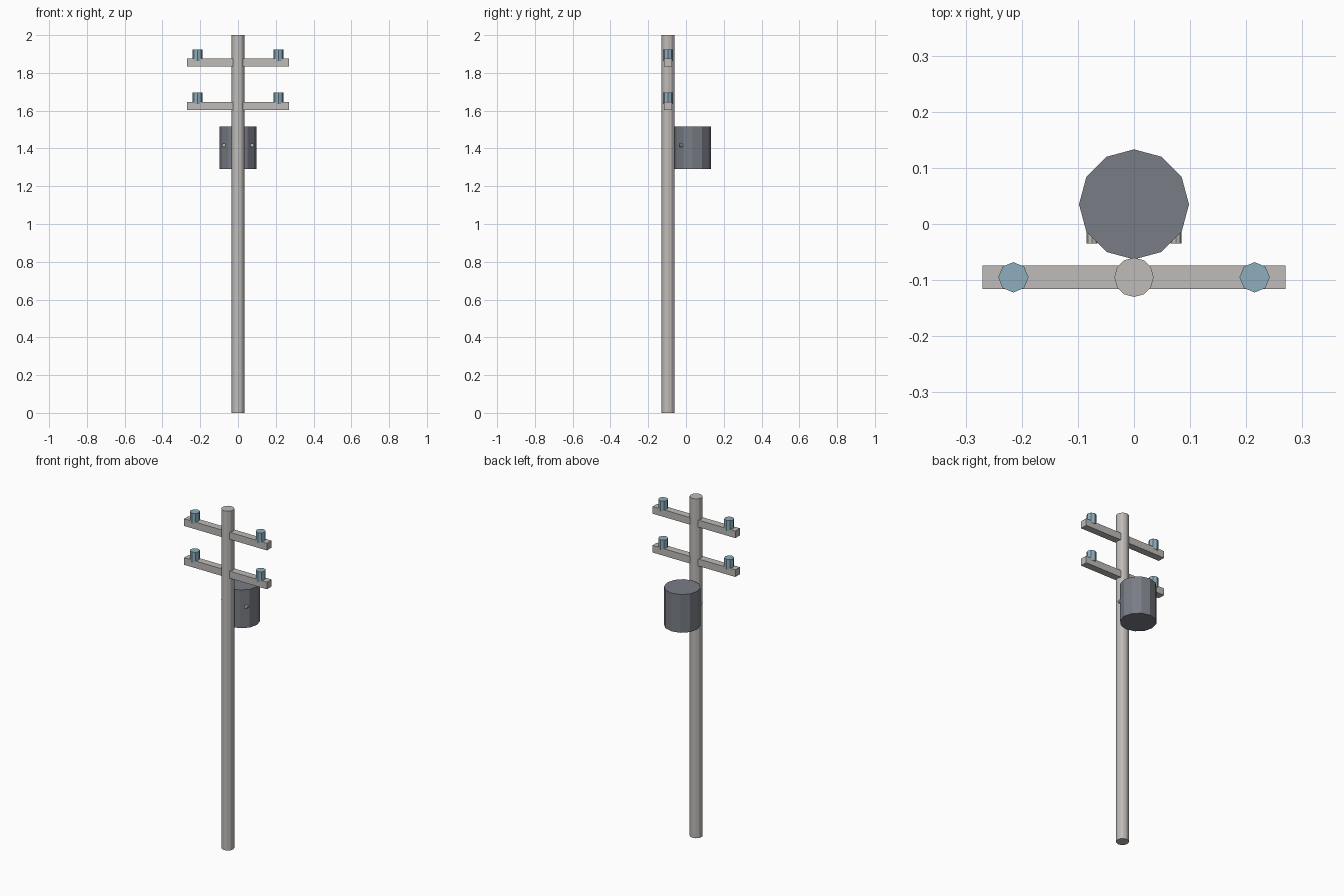
import bpy
import math

cube = bpy.data.objects.get("Cube")
if cube:
    bpy.data.objects.remove(cube, do_unlink=True)


def make_material(name, rgb):
    mat = bpy.data.materials.new(name)
    mat.use_nodes = True
    colour = (*rgb, 1.0)
    mat.diffuse_color = colour
    mat.node_tree.nodes["Principled BSDF"].inputs["Base Color"].default_value = colour
    return mat


pale_grey = make_material("pale grey", (0.52, 0.50, 0.48))
dark_grey = make_material("dark grey", (0.19, 0.205, 0.235))
glass_blue = make_material("glass blue", (0.27, 0.43, 0.51))

POLE_Y = -0.095


def finish(name, mat):
    obj = bpy.context.object
    obj.name = name
    obj.data.materials.append(mat)
    return obj


def cylinder(name, mat, sides, radius, x, y, bottom, top):
    bpy.ops.mesh.primitive_cylinder_add(
        vertices=sides, radius=radius, depth=top - bottom,
        location=(x, y, (bottom + top) / 2))
    return finish(name, mat)


def box(name, mat, size, location):
    bpy.ops.mesh.primitive_cube_add(size=1, location=location)
    obj = finish(name, mat)
    obj.scale = size
    bpy.ops.object.transform_apply(location=False, rotation=False, scale=True)
    return obj


# Upright pole and the drum hung behind it
cylinder("pole", pale_grey, 12, 0.035, 0, POLE_Y, 0, 2)
cylinder("transformer_drum", dark_grey, 12, 0.098, 0, 0.035, 1.29, 1.515)

# Two crossarms, each with an insulator near both ends
for level, arm_z in (("upper", 1.854), ("lower", 1.625)):
    box(level + "_crossarm", pale_grey, (0.54, 0.042, 0.042), (0, POLE_Y, arm_z))
    for side, sign in (("left", 1), ("right", -1)):
        cylinder(f"{level}_{side}_insulator", glass_blue, 8, 0.027,
                 sign * 0.215, POLE_Y, arm_z + 0.01, arm_z + 0.071)

# Terminal studs on the front of the drum
for side, sign in (("left", 1), ("right", -1)):
    bpy.ops.mesh.primitive_cylinder_add(
        vertices=8, radius=0.01, depth=0.04,
        location=(sign * 0.075, -0.015, 1.417), rotation=(math.pi / 2, 0, 0))
    finish(side + "_terminal", pale_grey)
